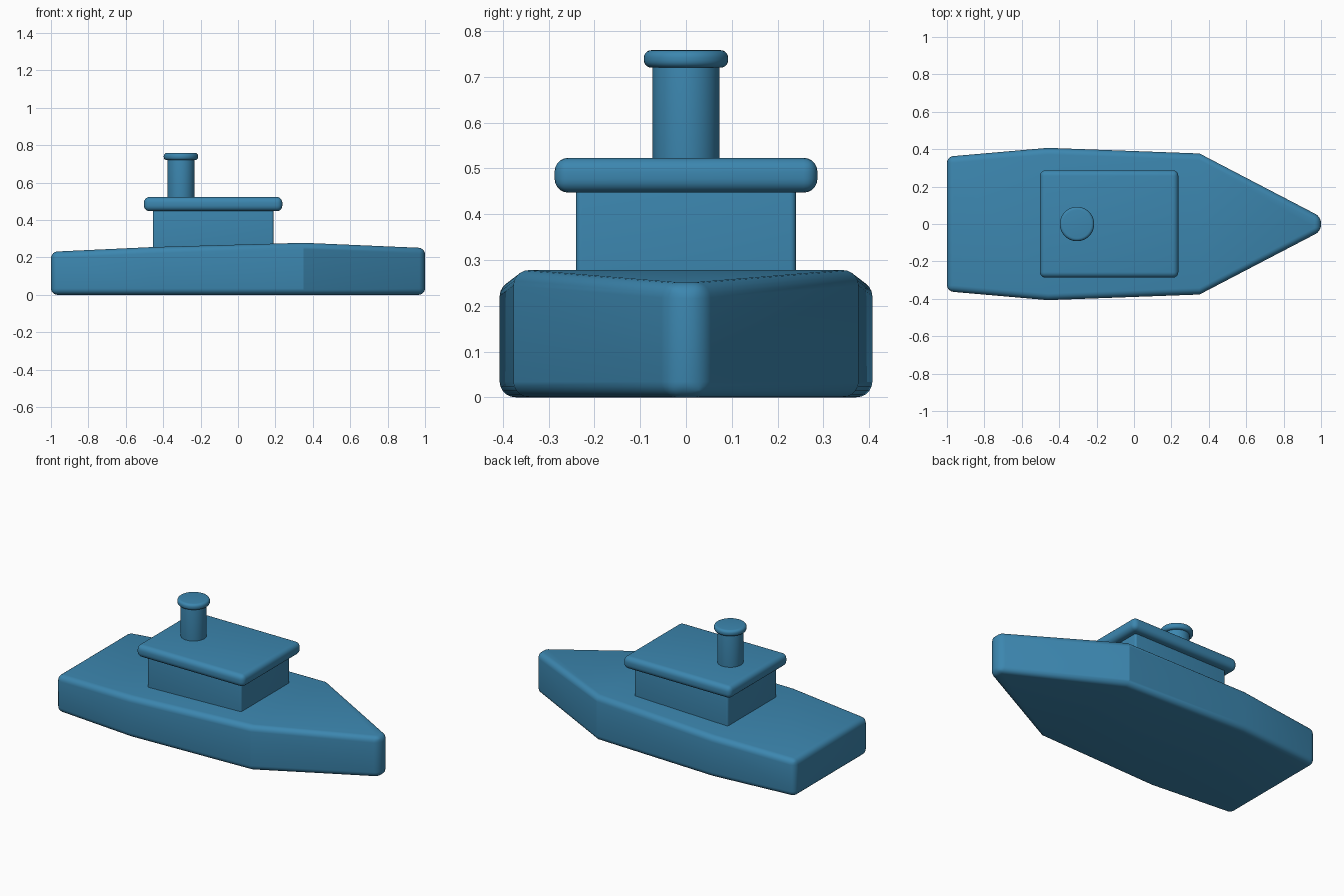
import bpy, bmesh, math

if "Cube" in bpy.data.objects:
    bpy.data.objects.remove(bpy.data.objects["Cube"])

blue = bpy.data.materials.new("sea blue")
blue.diffuse_color = (0.045, 0.24, 0.43, 1)
blue.use_nodes = True
blue.node_tree.nodes["Principled BSDF"].inputs["Base Color"].default_value = blue.diffuse_color


def finish(ob, bevel, segments=5):
    """Colour, round the edges and smooth one part."""
    ob.data.materials.append(blue)
    mod = ob.modifiers.new("rounded edges", 'BEVEL')
    mod.width = bevel
    mod.segments = segments
    mod.limit_method = 'ANGLE'
    mod.angle_limit = math.radians(30)
    bpy.ops.object.select_all(action='DESELECT')
    ob.select_set(True)
    bpy.context.view_layer.objects.active = ob
    bpy.ops.object.modifier_apply(modifier=mod.name)
    bpy.ops.object.shade_smooth_by_angle(angle=math.radians(25))


def box(name, x0, x1, half_y, z0, z1, bevel):
    bpy.ops.mesh.primitive_cube_add(size=1, location=((x0 + x1) / 2, 0, (z0 + z1) / 2))
    ob = bpy.context.object
    ob.name = name
    ob.scale = (x1 - x0, 2 * half_y, z1 - z0)
    bpy.ops.object.transform_apply(location=False, rotation=False, scale=True)
    finish(ob, bevel)


def disc(name, x, radius, z0, z1, bevel):
    bpy.ops.mesh.primitive_cylinder_add(vertices=48, radius=radius, depth=z1 - z0,
                                        location=(x, 0, (z0 + z1) / 2))
    bpy.context.object.name = name
    finish(bpy.context.object, bevel)


# Hull: loft of rectangular stations (x, half width, deck height)
stations = [(-1, 0.36, 0.23), (-0.46, 0.407, 0.255), (0.35, 0.377, 0.278), (1, 0.038, 0.25)]
bm = bmesh.new()
rings = [[bm.verts.new((x, s * w, z)) for s, z in ((-1, 0), (1, 0), (1, h), (-1, h))]
         for x, w, h in stations]
for a, b in zip(rings, rings[1:]):
    for i in range(4):
        j = (i + 1) % 4
        bm.faces.new((a[i], a[j], b[j], b[i]))
bm.faces.new(rings[0])
bm.faces.new(rings[-1])
bmesh.ops.recalc_face_normals(bm, faces=bm.faces)
mesh = bpy.data.meshes.new("hull")
bm.to_mesh(mesh)
bm.free()
hull = bpy.data.objects.new("hull", mesh)
bpy.context.collection.objects.link(hull)
finish(hull, 0.034)

# Cabin and overhanging roof
box("cabin", -0.455, 0.19, 0.24, 0.2, 0.47, 0.012)
box("cabin_roof", -0.503, 0.237, 0.287, 0.447, 0.523, 0.03)

# Funnel with a wider cap
disc("funnel", -0.305, 0.073, 0.48, 0.73, 0.004)
disc("funnel_cap", -0.305, 0.092, 0.72, 0.758, 0.016)
